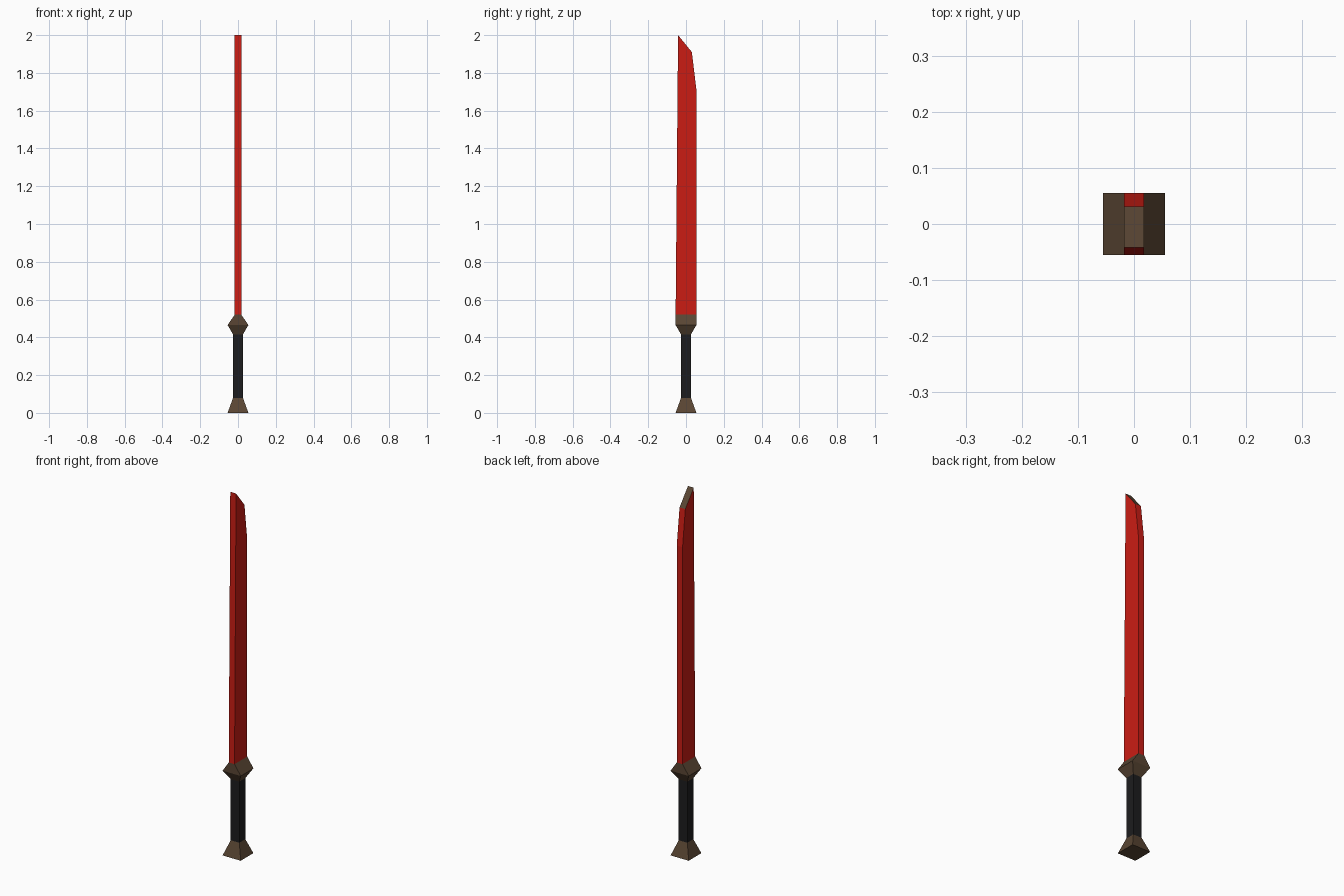
import bpy, bmesh
from mathutils import Vector

if "Cube" in bpy.data.objects:
    bpy.data.objects.remove(bpy.data.objects["Cube"])


def material(name, rgb):
    m = bpy.data.materials.new(name)
    m.diffuse_color = (*rgb, 1)
    m.use_nodes = True
    m.node_tree.nodes["Principled BSDF"].inputs["Base Color"].default_value = m.diffuse_color
    return m


RED = material("blade_red", (0.60, 0.012, 0.007))
BROWN = material("bronze_brown", (0.10, 0.06, 0.033))
BLACK = material("grip_black", (0.012, 0.012, 0.013))


def finish(name, bm, *mats):
    bmesh.ops.recalc_face_normals(bm, faces=bm.faces)
    mesh = bpy.data.meshes.new(name)
    bm.to_mesh(mesh)
    bm.free()
    for m in mats:
        mesh.materials.append(m)
    obj = bpy.data.objects.new(name, mesh)
    bpy.context.collection.objects.link(obj)
    return obj


def loft(name, sections, mat):
    """Stack rectangles given as (z, half width x, half depth y)."""
    bm = bmesh.new()
    rings = [[bm.verts.new((sx * hx, sy * hy, z))
              for sx, sy in ((-1, -1), (1, -1), (1, 1), (-1, 1))]
             for z, hx, hy in sections]
    for low, high in zip(rings, rings[1:]):
        for i in range(4):
            j = (i + 1) % 4
            bm.faces.new((low[i], low[j], high[j], high[i]))
    bm.faces.new(rings[0])
    bm.faces.new(rings[-1])
    return finish(name, bm, mat)


# Handle: flared pommel, square grip, faceted guard
WIDE, GRIP, EDGE = 0.055, 0.026, 0.0175
loft("pommel", [(0, WIDE, WIDE), (0.08, GRIP, GRIP)], BROWN)
loft("grip", [(0.08, GRIP, GRIP), (0.415, GRIP, GRIP)], BLACK)
loft("guard", [(0.415, GRIP, GRIP), (0.465, WIDE, WIDE), (0.52, EDGE, WIDE)], BROWN)

# Blade: side profile (y, z) extruded across its thickness
profile = [(-0.055, 0.52), (0.055, 0.52), (0.055, 1.71), (0.031, 1.91), (-0.042, 2.0)]
bm = bmesh.new()
side = bm.faces.new([bm.verts.new((-EDGE, y, z)) for y, z in profile])
ext = bmesh.ops.extrude_face_region(bm, geom=[side])
bmesh.ops.translate(bm, vec=Vector((2 * EDGE, 0, 0)),
                    verts=[g for g in ext["geom"] if isinstance(g, bmesh.types.BMVert)])
# Slanted tip facet is brown
for f in bm.faces:
    if min(v.co.z for v in f.verts) > 1.9:
        f.material_index = 1
finish("blade", bm, RED, BROWN)
